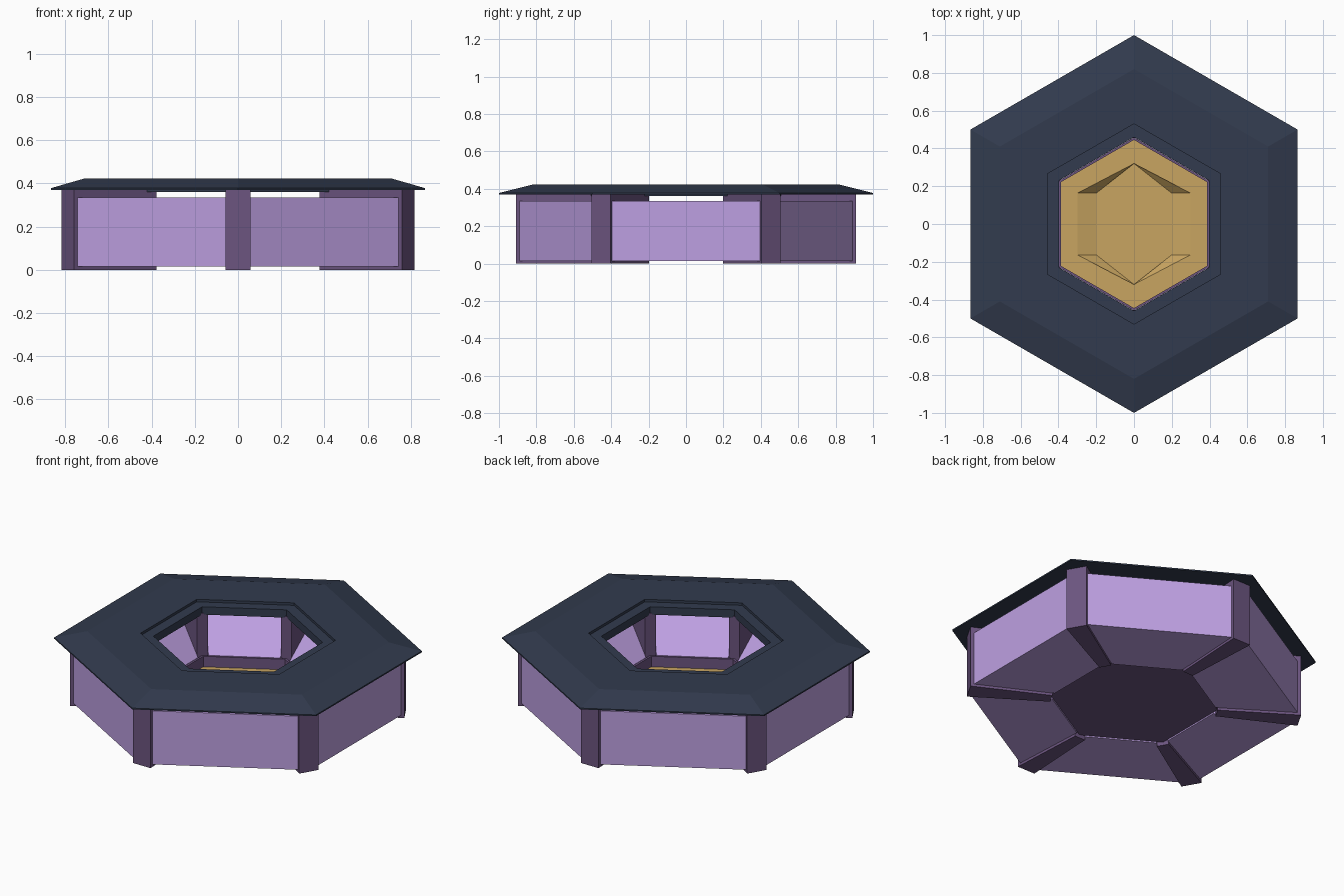
import bpy
import math
from mathutils import Matrix

cube = bpy.data.objects.get("Cube")
if cube:
    bpy.data.objects.remove(cube, do_unlink=True)


def material(name, srgb):
    col = [((c / 255 + 0.055) / 1.055) ** 2.4 for c in srgb] + [1.0]
    m = bpy.data.materials.new(name)
    m.use_nodes = True
    m.diffuse_color = col
    m.node_tree.nodes["Principled BSDF"].inputs["Base Color"].default_value = col
    return m


ROOF = material("slate navy", (50, 59, 78))
PANEL = material("light purple", (190, 160, 226))
FRAME = material("dark purple", (108, 85, 128))
SAND = material("sand", (201, 165, 97))


def make(name, verts, faces, mat, angle=0.0):
    me = bpy.data.meshes.new(name)
    me.from_pydata(verts, [], faces)
    me.transform(Matrix.Rotation(angle, 4, 'Z'))
    me.materials.append(mat)
    me.update()
    ob = bpy.data.objects.new(name, me)
    bpy.context.collection.objects.link(ob)
    return ob


def hexagon(r, z):
    """Six corners, the first on +y, counter-clockwise."""
    return [(-r * math.sin(math.radians(60 * k)),
             r * math.cos(math.radians(60 * k)), z) for k in range(6)]


def loft(name, rings, mat, closed=False, caps=(False, False)):
    """Skin rings of equal size; closed joins the last ring to the first."""
    n, m = len(rings[0]), len(rings)
    faces = []
    for i in range(m if closed else m - 1):
        j = (i + 1) % m
        for k in range(n):
            l = (k + 1) % n
            faces.append((i * n + k, i * n + l, j * n + l, j * n + k))
    if caps[0]:
        faces.append(tuple(reversed(range(n))))
    if caps[1]:
        faces.append(tuple(range((m - 1) * n, m * n)))
    return make(name, [v for r in rings for v in r], faces, mat)


# Roof: sloped eave, flat top, stepped rim and collar round the opening
roof_profile = [(0.53, 0.37), (1.0, 0.37), (1.0, 0.378), (0.82, 0.423),
                (0.53, 0.423), (0.53, 0.408), (0.46, 0.408),
                (0.46, 0.361), (0.53, 0.361)]
loft("roof", [hexagon(r, z) for r, z in roof_profile], ROOF, closed=True)

# Ribs at the corners and wall segments between them
INNER_R, OUTER_R, INNER_W, OUTER_W = 0.455, 0.91, 0.034, 0.058
segment_profile = [(0.40, 0.015), (0.80, 0.015), (0.80, 0.335),
                   (0.62, 0.335), (0.40, 0.118)]


def half_width(a):
    """Distance from a segment's middle to the rib side at apothem a."""
    return 0.198 + 0.51 * (a - 0.411)


for k in range(6):
    plan = [(INNER_R, -INNER_W), (OUTER_R, -OUTER_W),
            (OUTER_R, OUTER_W), (INNER_R, INNER_W)]
    verts = [(x, y, z) for z in (0.0, 0.37) for x, y in plan]
    sides = [(i, (i + 1) % 4, (i + 1) % 4 + 4, i + 4) for i in range(4)]
    make(f"corner_rib_{k + 1}", verts, [(3, 2, 1, 0), (4, 5, 6, 7)] + sides,
         FRAME, math.radians(30 + 60 * k))

    n = len(segment_profile)
    verts = [(a, s * half_width(a), z) for s in (-1, 1)
             for a, z in segment_profile]
    sides = [(i, i + n, (i + 1) % n + n, (i + 1) % n) for i in range(n)]
    make(f"wall_segment_{k + 1}", verts,
         [tuple(range(n)), tuple(reversed(range(n, 2 * n)))] + sides,
         PANEL, math.radians(60 * k))

# Courtyard curb and base plate
curb_profile = [(0.445, 0.022), (0.459, 0.022), (0.459, 0.118), (0.445, 0.118)]
loft("courtyard_curb", [hexagon(r, z) for r, z in curb_profile], FRAME,
     closed=True)
loft("courtyard_base", [hexagon(0.459, 0.021), hexagon(0.459, 0.024)], FRAME,
     caps=(True, True))


# Courtyard floor with a shallow sunken middle
def pit(x, z):
    return [(0, 0.32, z), (-x, 0.163, z), (-x, -0.163, z),
            (0, -0.32, z), (x, -0.163, z), (x, 0.163, z)]


loft("courtyard_floor",
     [hexagon(0.446, 0.025), hexagon(0.446, 0.055), pit(0.3, 0.055),
      pit(0.2, 0.027)], SAND, caps=(True, True))
